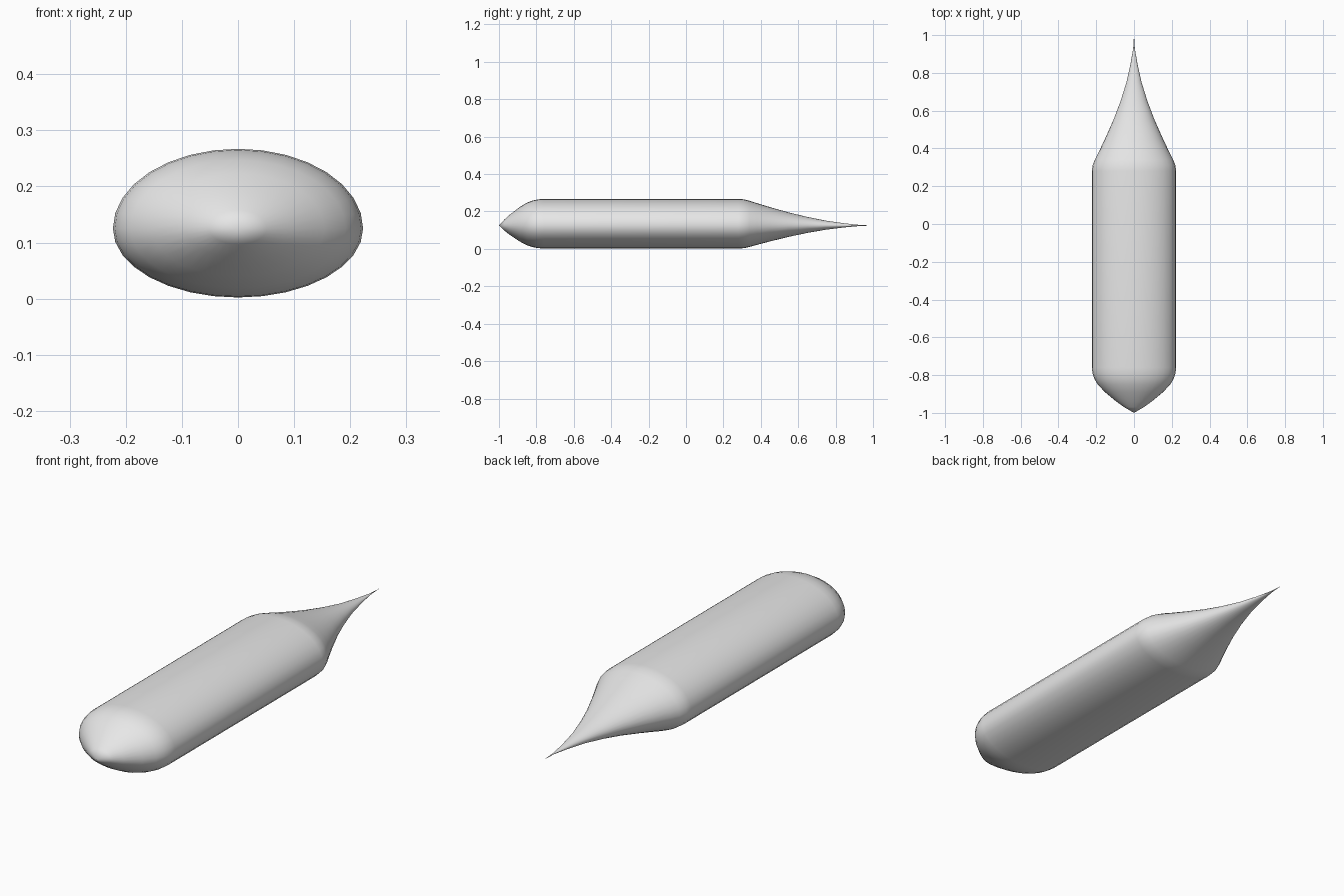
import bpy, bmesh, math

cube = bpy.data.objects.get("Cube")
if cube:
    bpy.data.objects.remove(cube, do_unlink=True)

SIDES = 32
HALF_WIDTH, TOP, BOTTOM, AXIS_Z = 0.223, 0.142, 0.123, 0.125

# Lengthwise profile: (y, share of the full cross-section)
PROFILE = [(-0.97, 0.23), (-0.94, 0.42), (-0.89, 0.69), (-0.85, 0.86),
           (-0.82, 0.94), (-0.79, 0.985), (-0.76, 1), (0.28, 1), (0.31, 0.985),
           (0.34, 0.93), (0.38, 0.84), (0.45, 0.69), (0.55, 0.49), (0.65, 0.32),
           (0.75, 0.18), (0.85, 0.08), (0.93, 0.02)]

grey = bpy.data.materials.new("light_grey")
grey.use_nodes = True
grey.diffuse_color = (0.8, 0.8, 0.8, 1)
shader = next(n for n in grey.node_tree.nodes if n.type == "BSDF_PRINCIPLED")
shader.inputs["Base Color"].default_value = (0.8, 0.8, 0.8, 1)

bm = bmesh.new()


def ring(y, share):
    """Oval cross-section, slightly shallower below the axis."""
    verts = []
    for i in range(SIDES):
        a = math.tau * i / SIDES
        height = TOP if math.sin(a) > 0 else BOTTOM
        verts.append(bm.verts.new((HALF_WIDTH * share * math.cos(a), y,
                                   AXIS_Z + height * share * math.sin(a))))
    return verts


# Skin between the rings
rings = [ring(y, share) for y, share in PROFILE]
for a, b in zip(rings, rings[1:]):
    for i in range(SIDES):
        j = (i + 1) % SIDES
        bm.faces.new((a[i], a[j], b[j], b[i]))

# Pointed nose and needle tail
for y, loop in ((-1, rings[0]), (1, rings[-1])):
    tip = bm.verts.new((0, y, AXIS_Z))
    for i in range(SIDES):
        bm.faces.new((tip, loop[i], loop[(i + 1) % SIDES]))

bmesh.ops.recalc_face_normals(bm, faces=bm.faces)
for face in bm.faces:
    face.smooth = True

mesh = bpy.data.meshes.new("tapered_hull")
bm.to_mesh(mesh)
bm.free()
mesh.materials.append(grey)
hull = bpy.data.objects.new("tapered_hull", mesh)
bpy.context.collection.objects.link(hull)
